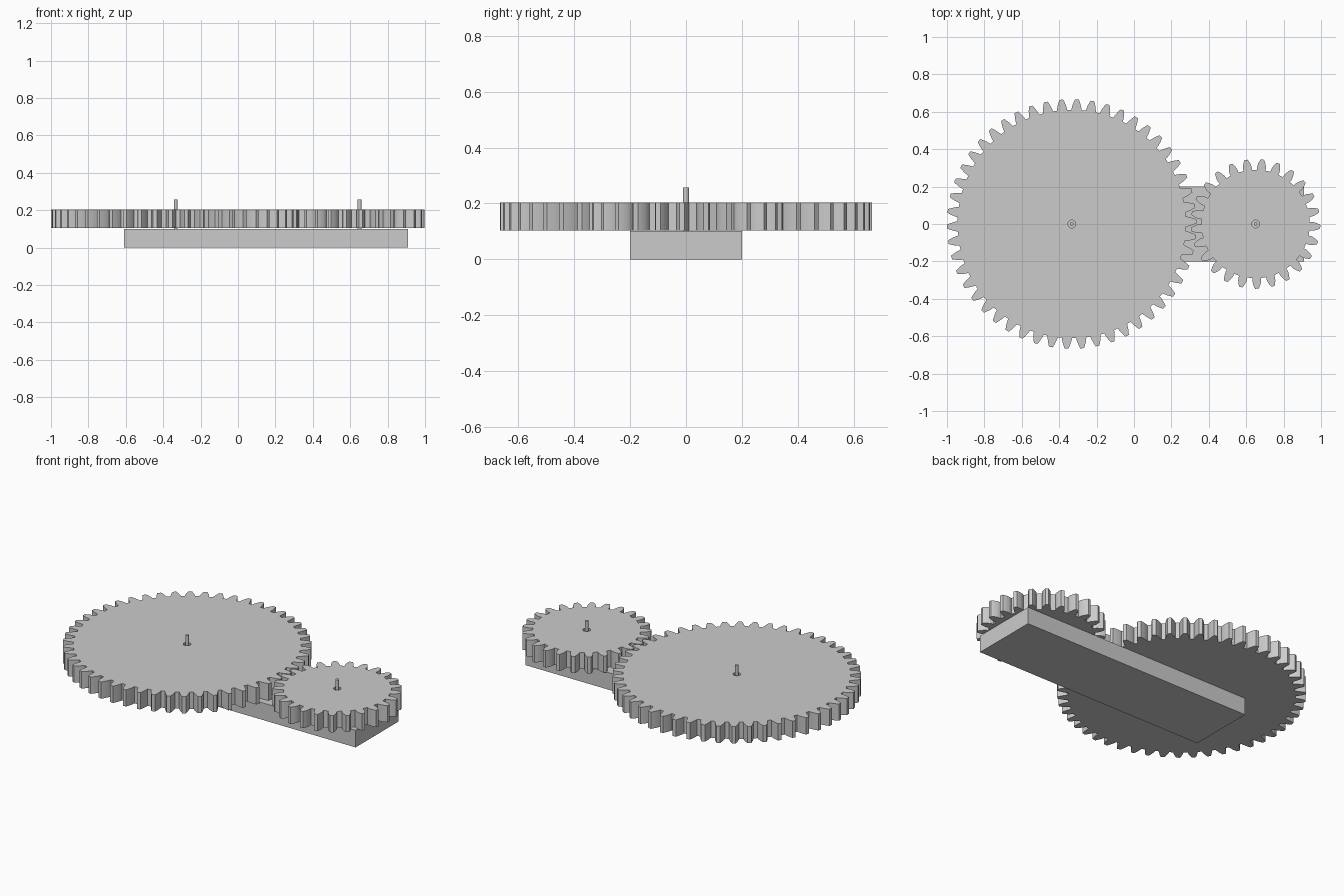
import bpy
from math import acos, cos, sin, tan, pi, radians

cube = bpy.data.objects.get("Cube")
if cube:
    bpy.data.objects.remove(cube)

# Shared sizes
MODULE = 0.02565
PRESSURE = radians(20)
BASE_TOP = 0.101
GEAR_BOTTOM, GEAR_TOP = 0.104, 0.203
PIN_TOP = 0.257

grey = bpy.data.materials.new("grey plastic")
grey.use_nodes = True
colour = (0.6, 0.6, 0.6, 1)
grey.diffuse_color = colour
grey.node_tree.nodes["Principled BSDF"].inputs["Base Color"].default_value = colour


def polar(radius, angle):
    return radius * cos(angle), radius * sin(angle)


def involute(angle):
    return tan(angle) - angle


def gear_outline(teeth, phase):
    """Closed outline of a spur gear with involute flanks."""
    pitch = MODULE * teeth / 2
    base = pitch * cos(PRESSURE)
    root, tip = pitch - 1.2 * MODULE, pitch + MODULE
    start = max(root, base)
    flank = []
    for i in range(6):
        r = start + (tip - start) * i / 5
        half = pi / (2 * teeth) + involute(PRESSURE) - involute(acos(min(1, base / r)))
        flank.append((r, half))
    if root < start:
        flank.insert(0, (root, flank[0][1]))
    points = []
    for t in range(teeth):
        centre = phase + 2 * pi * t / teeth
        points += [polar(r, centre - h) for r, h in flank]
        points += [polar(r, centre + h) for r, h in reversed(flank)]
    return points


def add_gear(name, x, teeth, phase):
    """Filled outline with a round bore, extruded to the gear thickness."""
    curve = bpy.data.curves.new(name, "CURVE")
    curve.dimensions = "2D"
    curve.fill_mode = "BOTH"
    curve.extrude = (GEAR_TOP - GEAR_BOTTOM) / 2
    bore = [polar(0.021, 2 * pi * i / 20) for i in range(20)]
    for loop in (gear_outline(teeth, phase), bore):
        spline = curve.splines.new("POLY")
        spline.points.add(len(loop) - 1)
        for point, (px, py) in zip(spline.points, loop):
            point.co = (px, py, 0, 1)
        spline.use_cyclic_u = True
        spline.use_smooth = False
    curve.materials.append(grey)
    gear = bpy.data.objects.new(name, curve)
    gear.location = (x, 0, (GEAR_TOP + GEAR_BOTTOM) / 2)
    bpy.context.collection.objects.link(gear)
    bpy.ops.object.select_all(action="DESELECT")
    gear.select_set(True)
    bpy.context.view_layer.objects.active = gear
    bpy.ops.object.convert(target="MESH")


def add_pin(name, x):
    bottom = BASE_TOP - 0.01
    bpy.ops.mesh.primitive_cylinder_add(
        vertices=12, radius=0.01, depth=PIN_TOP - bottom,
        location=(x, 0, (PIN_TOP + bottom) / 2))
    bpy.context.object.name = name
    bpy.context.object.data.materials.append(grey)


# Base block carrying both axles
bpy.ops.mesh.primitive_cube_add(size=1, location=(0.15, 0, BASE_TOP / 2))
block = bpy.context.object
block.name = "base_block"
block.scale = (1.52, 0.4, BASE_TOP)
block.data.materials.append(grey)

# Meshing gears, each turning on its own pin
for size, x, teeth, phase in (("large", -0.333, 50, 1.2), ("small", 0.65, 25, -2.4)):
    add_gear(size + "_gear", x, teeth, radians(phase))
    add_pin(size + "_axle_pin", x)
